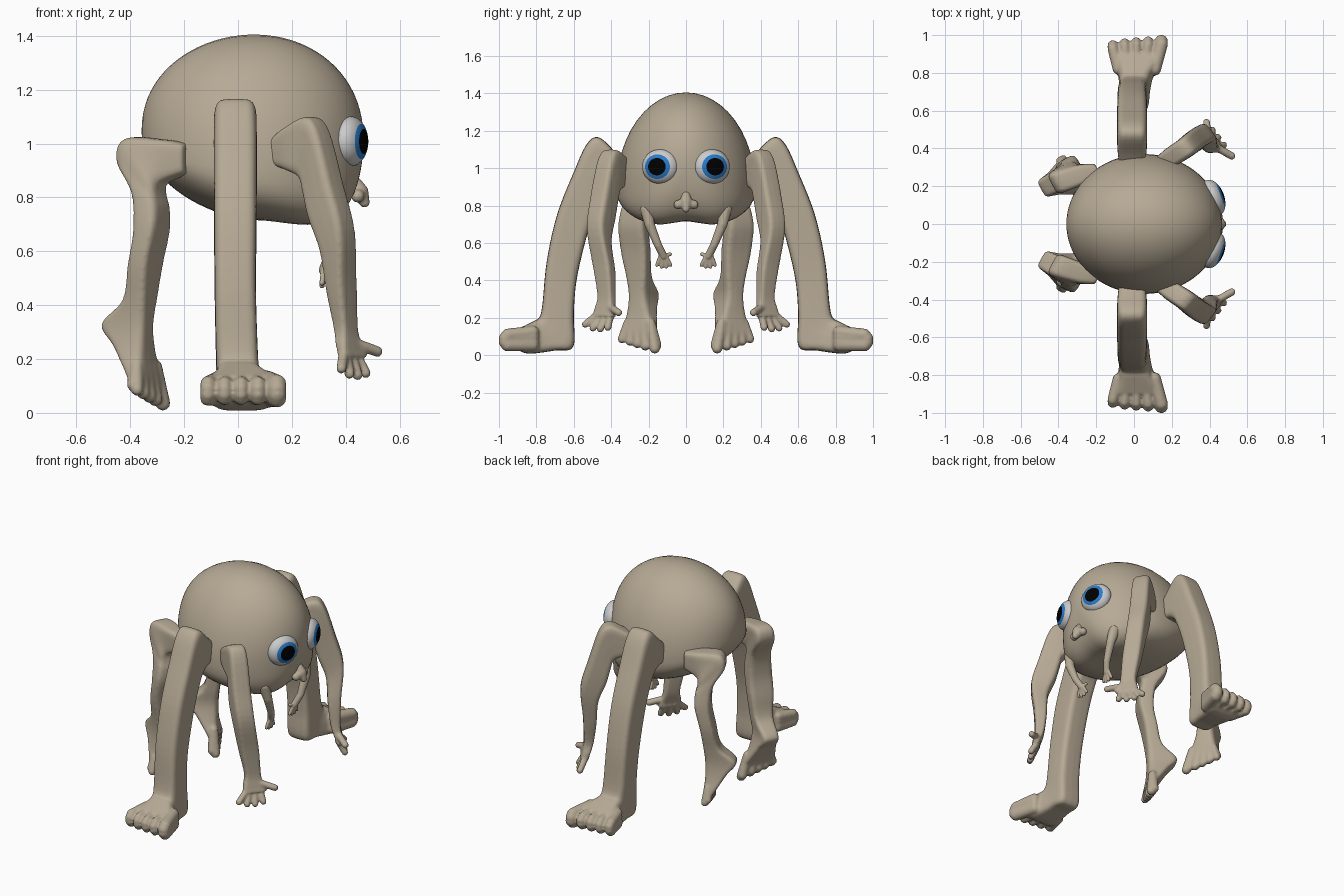
import bpy, bmesh, math
from mathutils import Vector, Matrix

if "Cube" in bpy.data.objects:
    bpy.data.objects.remove(bpy.data.objects["Cube"])


def material(name, rgb):
    m = bpy.data.materials.new(name)
    m.diffuse_color = (*rgb, 1)
    m.use_nodes = True
    m.node_tree.nodes["Principled BSDF"].inputs["Base Color"].default_value = m.diffuse_color
    return m


SKIN = material("skin", (0.47, 0.40, 0.30))


def finish(name, bm, voxel=None, mirror=True, mats=(SKIN,)):
    """Turn a bmesh into a smooth object; voxel fuses overlapping pieces."""
    bmesh.ops.recalc_face_normals(bm, faces=bm.faces)
    for f in bm.faces:
        f.smooth = True
    me = bpy.data.meshes.new(name)
    bm.to_mesh(me)
    bm.free()
    ob = bpy.data.objects.new(name, me)
    bpy.context.collection.objects.link(ob)
    for m in mats:
        me.materials.append(m)
    if voxel:
        r = ob.modifiers.new("fuse", 'REMESH')
        r.mode, r.voxel_size, r.use_smooth_shade = 'VOXEL', voxel, True
        s = ob.modifiers.new("soften", 'SMOOTH')
        s.factor, s.iterations = 0.5, 4
    if mirror:
        m = ob.modifiers.new("mirror", 'MIRROR')
        m.use_axis = (False, True, False)
        m.use_mirror_merge = False
    return ob


def loft(bm, rows, n=20):
    """Skin closed rings of points and cap the ends."""
    rings = [[bm.verts.new(p) for p in r] for r in rows]
    for a, b in zip(rings, rings[1:]):
        for i in range(n):
            bm.faces.new((a[i], a[(i + 1) % n], b[(i + 1) % n], b[i]))
    bm.faces.new(rings[0])
    bm.faces.new(rings[-1])


def spow(v, e):
    return math.copysign(abs(v) ** e, v)


def catmull(st, steps=5):
    st = [st[0]] + list(st) + [st[-1]]
    out = []
    for k in range(1, len(st) - 2):
        for s in range(steps):
            t = s / steps
            out.append([0.5 * (2 * b + (c - a) * t + (2 * a - 5 * b + 4 * c - d) * t * t
                               + (3 * b - a - 3 * c + d) * t ** 3)
                        for a, b, c, d in zip(*st[k - 1:k + 3])])
    return out + [list(st[-1])]


def chain(bm, pts, radii):
    """Rounded tapering digit or thin arm through points."""
    for a, b, ra, rb in zip(pts, pts[1:], radii, radii[1:]):
        a, b = Vector(a), Vector(b)
        n = max(2, int((b - a).length / (0.35 * min(ra, rb))))
        for i in range(n + 1):
            t = i / n
            bmesh.ops.create_icosphere(bm, subdivisions=2, radius=ra + (rb - ra) * t,
                                       matrix=Matrix.Translation(a.lerp(b, t)))


def limb(name, out, stations, digits, voxel=0.008):
    """Boxy limb. Station: inner (d, z), outer (d, z), side shift, half width.
    Digit: start (d, side, z), end (d, side, z), radius."""
    D = Vector((out[0], out[1], 0)).normalized()
    L = Vector((D.y, -D.x, 0))
    Z = Vector((0, 0, 1))
    bm = bmesh.new()
    rows = []
    for da, za, db, zb, l, w in catmull(stations):
        c = D * (da + db) / 2 + Z * (za + zb) / 2 + L * l
        u = D * (db - da) / 2 + Z * (zb - za) / 2
        rows.append([c + u * spow(math.cos(t), 0.4) + L * w * spow(math.sin(t), 0.4)
                     for t in (math.tau * i / 20 for i in range(20))])
    loft(bm, rows)
    for s, e, r in digits:
        pts = [D * p[0] + L * p[1] + Z * p[2] for p in (s, e)]
        chain(bm, pts, [r, r])
    return finish(name, bm, voxel)


# Body: egg with a heavy squared lower front and a dip between the cheeks
bm = bmesh.new()
rows = []
N = 48
for k in range(40):
    u = math.pi * (k + 0.15) / 39.3
    v, s = -math.cos(u), math.sin(u)
    x = 0.054 + 0.412 * v
    pole = 1.03 - 0.015 * v
    top = pole + (0.375 + 0.02 * v) * s ** 0.93
    bot = pole - s * (0.315 + 0.03 * v + 0.22 * max(v, 0) ** 2)
    mid = pole - 0.13 * s
    e = 2 / max(2.1, 2.7 + 0.8 * v)
    ring = []
    for i in range(N):
        t = math.tau * i / N
        c, q = math.cos(t), math.sin(t)
        if q >= 0:
            y, z = 0.37 * s * c, mid + (top - mid) * q
        else:
            y, z = 0.37 * s * spow(c, e), mid + (mid - bot) * spow(q, e)
            z += 0.035 * min(1, max(0, v) * 2) * s * q * q * math.exp(-(y / 0.1) ** 2)
        ring.append((x, y, z))
    rows.append(ring)
loft(bm, rows, N)
finish("body", bm, mirror=False)

# Eyes: white, iris and pupil as bands around the forward pole
bm = bmesh.new()
bmesh.ops.create_uvsphere(bm, u_segments=40, v_segments=36, radius=1)
for f in bm.faces:
    ang = math.degrees(f.calc_center_median().angle(Vector((0, 0, 1))))
    f.material_index = 2 if ang < 30 else 1 if ang < 45 else 0
bm.transform(Matrix.Translation((0.418, 0.138, 1.008)) @ Matrix.Rotation(math.radians(20), 4, 'Z')
             @ Matrix.Diagonal((0.06, 0.1, 0.093, 1)) @ Matrix.Rotation(math.pi / 2, 4, 'Y'))
finish("eyes", bm, mats=(material("eye_white", (0.8, 0.8, 0.8)),
                         material("iris", (0.02, 0.2, 0.6)),
                         material("pupil", (0.0, 0.0, 0.0))))

# Nose: drooping bridge with two nostril wings
bm = bmesh.new()
chain(bm, [(0.425, 0, 0.875), (0.452, 0, 0.82), (0.470, 0, 0.782)], [0.018, 0.034, 0.02])
for sy in (-1, 1):
    chain(bm, [(0.448, 0, 0.815), (0.445, sy * 0.042, 0.805)], [0.028, 0.025])
finish("nose", bm, 0.005, mirror=False)

# Big side legs with flat five-toed feet
limb("side_leg", (0, 1), [
    (.30, .90, .30, 1.02, -.01, .065), (.38, .90, .37, 1.08, -.01, .076),
    (.44, .86, .465, 1.165, -.01, .08), (.47, .80, .53, 1.13, -.01, .08),
    (.50, .73, .60, .98, -.01, .08), (.54, .60, .69, .75, -.01, .079),
    (.585, .40, .745, .50, -.01, .077), (.60, .22, .768, .27, -.005, .078),
    (.602, .045, .785, .20, .0, .08), (.70, .025, .81, .185, .005, .085),
    (.84, .008, .85, .165, .015, .105), (.90, .03, .90, .14, .018, .125)],
    [((.82, x * .75, z + dz), (y - r - back, x, z), r) for x, y, r in
     ((-.112, .975, .03), (-.05, .985, .027), (.012, .99, .027), (.075, .995, .028), (.145, 1.003, .036))
     for z, dz, back in ((.108, .015, .015), (.09, .01, 0), (.07, 0, 0), (.055, 0, .012))])

# Front arms with hands
limb("front_arm", (.8, .6), [
    (.30, .92, .30, 1.02, -.165, .045), (.37, .90, .36, 1.06, -.165, .052),
    (.43, .87, .455, 1.10, -.16, .055), (.45, .81, .515, 1.05, -.16, .057),
    (.475, .72, .58, .85, -.16, .058), (.52, .60, .625, .68, -.15, .056),
    (.53, .45, .61, .48, -.12, .056), (.545, .32, .605, .32, -.10, .048),
    (.565, .25, .615, .25, -.10, .06), (.585, .20, .625, .21, -.095, .072)],
    [((.59, a, za), (.63, b, z), r) for a, za, b, z, r in
     ((-.13, .23, -.20, .165, .02), (-.12, .22, -.15, .145, .02), (-.09, .22, -.10, .14, .02),
      (-.06, .22, -.05, .148, .02), (-.07, .26, .022, .228, .021))], 0.007)

# Rear legs standing on tiptoe, turned inward
limb("rear_leg", (-.88, -.48), [
    (.03, .89, .03, 1.00, .33, .05), (.10, .86, .11, 1.015, .36, .057),
    (.115, .84, .25, 1.02, .385, .064), (.11, .80, .28, .94, .39, .066),
    (.10, .76, .21, .82, .395, .07), (.10, .68, .195, .68, .40, .078),
    (.13, .55, .218, .55, .40, .077), (.15, .42, .25, .42, .395, .062),
    (.16, .32, .345, .33, .395, .055), (.16, .22, .29, .25, .39, .07),
    (.15, .13, .225, .15, .385, .098), (.15, .09, .20, .105, .385, .105)],
    [((.18, .315 + .14 * t, .17), (.165 + dd, .28 + .2 * t, .036 + .05 * t + dd), .029 - .005 * t)
     for t in (0, .29, .53, .76, 1) for dd in (0, .018)])

# Tiny arms under the face
bm = bmesh.new()
palm = (.32, .12, .53)
chain(bm, [(.335, .21, .78), (.35, .195, .70), (.343, .15, .59), palm], [.037, .028, .022, .021])
for y0, y, z in ((.11, .082, .482), (.115, .105, .473), (.125, .13, .472), (.135, .155, .482), (.12, .085, .54)):
    chain(bm, [(.32, y0, .53), (.312, y, z)], [.013, .0105])
finish("tiny_arm", bm, 0.004)
